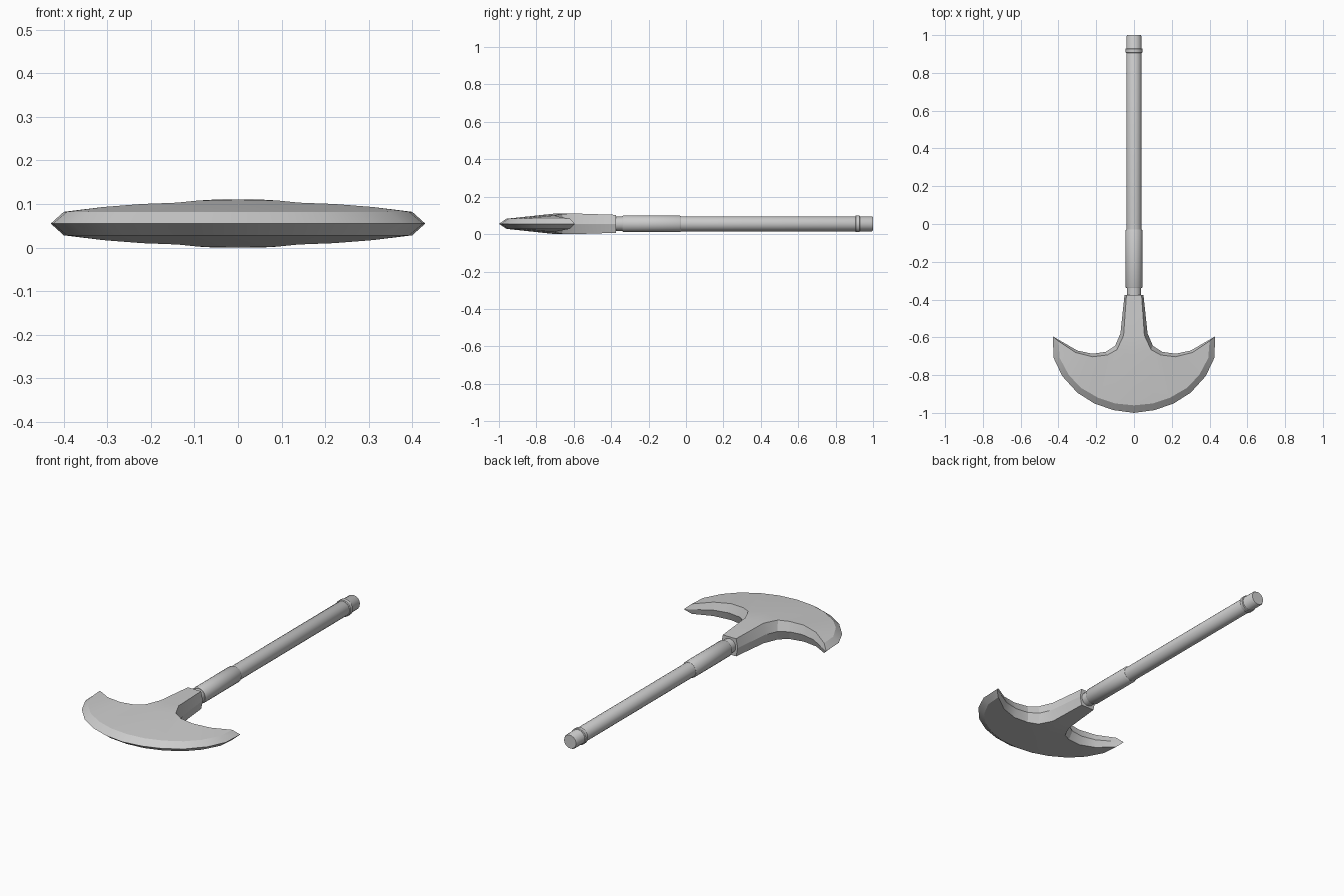
import bpy, bmesh, math

cube = bpy.data.objects.get("Cube")
if cube:
    bpy.data.objects.remove(cube)

MID = 0.055  # height of the central plane

steel = bpy.data.materials.new("grey steel")
steel.use_nodes = True
GREY = (0.6, 0.6, 0.6, 1)
steel.diffuse_color = GREY
steel.node_tree.nodes["Principled BSDF"].inputs["Base Color"].default_value = GREY


def finish(name, bm, angle):
    bmesh.ops.remove_doubles(bm, verts=bm.verts, dist=1e-4)
    bmesh.ops.recalc_face_normals(bm, faces=bm.faces)
    mesh = bpy.data.meshes.new(name)
    bm.to_mesh(mesh)
    bm.free()
    mesh.materials.append(steel)
    ob = bpy.data.objects.new(name, mesh)
    bpy.context.collection.objects.link(ob)
    ob.location.z = MID
    bpy.ops.object.select_all(action='DESELECT')
    ob.select_set(True)
    bpy.context.view_layer.objects.active = ob
    bpy.ops.object.shade_smooth_by_angle(angle=math.radians(angle))


def lathe(name, profile, sides=20):
    """Turn (y, radius) pairs around the y axis, with closed ends."""
    bm = bmesh.new()
    rings = [[bm.verts.new((r * math.cos(a), y, r * math.sin(a)))
              for a in (2 * math.pi * i / sides for i in range(sides))]
             for y, r in profile]
    for low, high in zip(rings, rings[1:]):
        for i in range(sides):
            j = (i + 1) % sides
            bm.faces.new((low[i], low[j], high[j], high[i]))
    bm.faces.new(rings[0])
    bm.faces.new(rings[-1])
    finish(name, bm, 30)


# Handle parts
lathe("shaft", [(-0.05, 0.04), (0.993, 0.04), (1.0, 0.036)])
lathe("grip_sleeve", [(-0.34, 0.041), (-0.333, 0.045), (-0.035, 0.045), (-0.028, 0.041)])
lathe("neck_ring", [(-0.40, 0.038), (-0.335, 0.038)])
lathe("end_collar", [(0.905, 0.041), (0.908, 0.045), (0.927, 0.045), (0.93, 0.041)])

# Blade: half outline on the central plane, and the raised face inside it
back_rim = [(0.05, -0.375), (0.072, -0.58), (0.1, -0.645), (0.15, -0.677),
            (0.22, -0.687), (0.3, -0.67), (0.43, -0.595)]
back_face = [(0.04, -0.375, 0.048), (0.055, -0.59, 0.055), (0.09, -0.665, 0.053),
             (0.14, -0.693, 0.048), (0.22, -0.703, 0.045), (0.31, -0.68, 0.038),
             (0.40, -0.62, 0.027)]
cut_rim = [(0, -1.0), (0.11, -0.985), (0.21, -0.95), (0.3, -0.893),
           (0.38, -0.805), (0.425, -0.71), (0.43, -0.595)]
cut_face = [(0, -0.96), (0.1, -0.95), (0.19, -0.92), (0.28, -0.868),
            (0.345, -0.8), (0.393, -0.71), (0.40, -0.62)]
spine = [(0, -0.375, 0.048), (0, -0.59, 0.055), (0, -0.70, 0.055)]

rim_b = [(x, y, 0) for x, y in back_rim]
rim_c = [(x, y, 0) for x, y in cut_rim]
cut = [(x, y, 0.027) for x, y in cut_face]

patches = [(spine[i], back_face[i], back_face[i + 1], spine[i + 1]) for i in range(2)]
patches.append((spine[2], back_face[2], cut[1], cut[0]))
patches += [(back_face[i + 1], back_face[i + 2], cut[i + 1], cut[i]) for i in range(1, 5)]
for face, rim in ((back_face, rim_b), (cut, rim_c)):
    patches += [(face[i], face[i + 1], rim[i + 1], rim[i]) for i in range(6)]
patches.append((spine[0], back_face[0], rim_b[0], (0, -0.375, 0)))

blade = bmesh.new()
for sx in (1, -1):
    for sz in (1, -1):
        for patch in patches:
            points = list(dict.fromkeys(patch))
            blade.faces.new([blade.verts.new((x * sx, y, z * sz)) for x, y, z in points])
finish("axe_blade", blade, 20)
